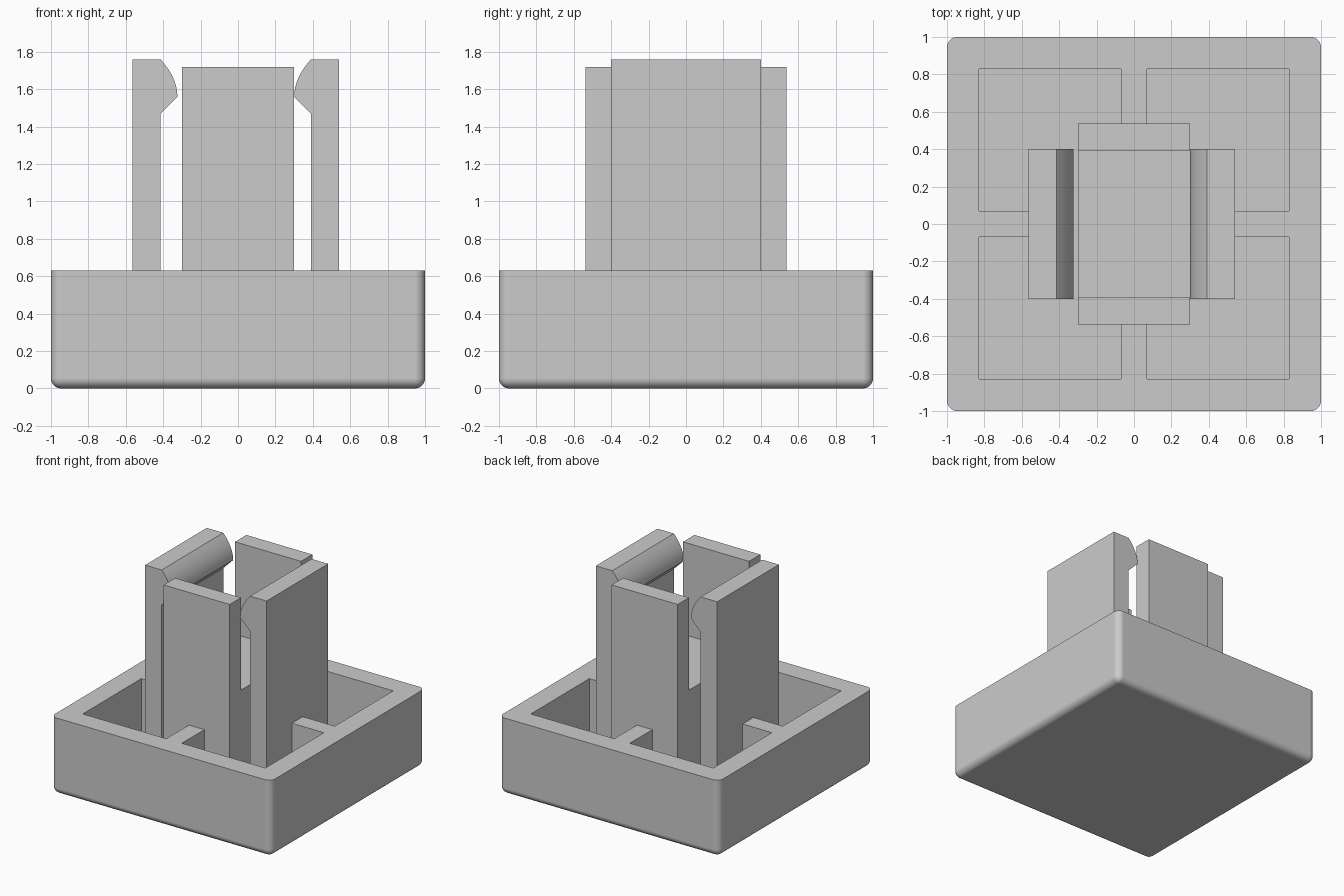
import bpy, bmesh

default = bpy.data.objects.get("Cube")
if default:
    bpy.data.objects.remove(default, do_unlink=True)

# Single grey plastic
GREY = (0.6, 0.6, 0.6, 1.0)
mat = bpy.data.materials.new("grey plastic")
mat.use_nodes = True
mat.diffuse_color = GREY
mat.node_tree.nodes["Principled BSDF"].inputs["Base Color"].default_value = GREY

FLOOR, RIM, INNER = 0.18, 0.63, 0.83   # tray floor height, rim height, inner half width


def add_object(name, bm):
    bmesh.ops.recalc_face_normals(bm, faces=bm.faces[:])
    mesh = bpy.data.meshes.new(name)
    bm.to_mesh(mesh)
    bm.free()
    mesh.materials.append(mat)
    obj = bpy.data.objects.new(name, mesh)
    bpy.context.collection.objects.link(obj)
    return obj


def box_mesh(x, y, z):
    bm = bmesh.new()
    bmesh.ops.create_cube(bm, size=1)
    for v in bm.verts:
        for axis, (low, high) in enumerate((x, y, z)):
            v.co[axis] = high if v.co[axis] > 0 else low
    return bm


def box(name, x, y, z):
    return add_object(name, box_mesh(x, y, z))


def activate(obj):
    bpy.ops.object.select_all(action='DESELECT')
    obj.select_set(True)
    bpy.context.view_layer.objects.active = obj


# Square tray: rounded upright corners and bottom edges, crisp rim
bm = box_mesh((-1, 1), (-1, 1), (0, RIM))
rounded = [e for e in bm.edges if min(v.co.z for v in e.verts) < 0.01]
bmesh.ops.bevel(bm, geom=rounded, offset=0.055, segments=6, profile=0.5, affect='EDGES')
tray = add_object("tray", bm)

# Hollow out the tray
cutter = box("tray_cutter", (-INNER, INNER), (-INNER, INNER), (FLOOR, RIM + 0.2))
cut = tray.modifiers.new("hollow", 'BOOLEAN')
cut.operation, cut.solver, cut.object = 'DIFFERENCE', 'EXACT', cutter
activate(tray)
bpy.ops.object.modifier_apply(modifier=cut.name)
bpy.data.objects.remove(cutter, do_unlink=True)
bpy.ops.object.shade_smooth_by_angle()
tray.modifiers.new("even_shading", 'WEIGHTED_NORMAL').keep_sharp = True

# Solid block in the middle of the tower
box("core_block", (-0.3, 0.3), (-0.39, 0.39), (FLOOR, 0.96))

SHIFT = -0.012   # the clip pair sits slightly off centre


def clip_leg(name, side):
    # Upright with an inward hook: curved lead-in above, sloped catch below
    outer, inner, tip, top = 0.552, 0.402, 0.312, 1.76
    profile = [(outer, FLOOR), (outer, top)]
    steps = 8
    for i in range(steps + 1):
        t = 1 - i / steps
        profile.append((tip + (inner - tip) * t * t, 1.56 + 0.2 * t))
    profile += [(inner, 1.47), (inner, FLOOR)]
    bm = bmesh.new()
    face = bm.faces.new([bm.verts.new((side * x + SHIFT, -0.4, z)) for x, z in profile])
    extruded = bmesh.ops.extrude_face_region(bm, geom=[face])["geom"]
    moved = [v for v in extruded if isinstance(v, bmesh.types.BMVert)]
    bmesh.ops.translate(bm, verts=moved, vec=(0, 0.8, 0))
    activate(add_object(name, bm))
    bpy.ops.object.shade_smooth_by_angle()


def span(side, low, high):
    return tuple(sorted((side * low, side * high)))


# Clips and side ribs, then plain legs and front/back ribs
for side, label in ((1, "left"), (-1, "right")):
    clip_leg(label + "_clip", side)
    box(label + "_rib", span(side, 0.552 + side * SHIFT, INNER), (-0.07, 0.07), (FLOOR, RIM))

for side, label in ((-1, "front"), (1, "back")):
    box(label + "_leg", (-0.3, 0.3), span(side, 0.39, 0.537), (FLOOR, 1.72))
    box(label + "_rib", (-0.07, 0.07), span(side, 0.537, INNER), (FLOOR, RIM))
